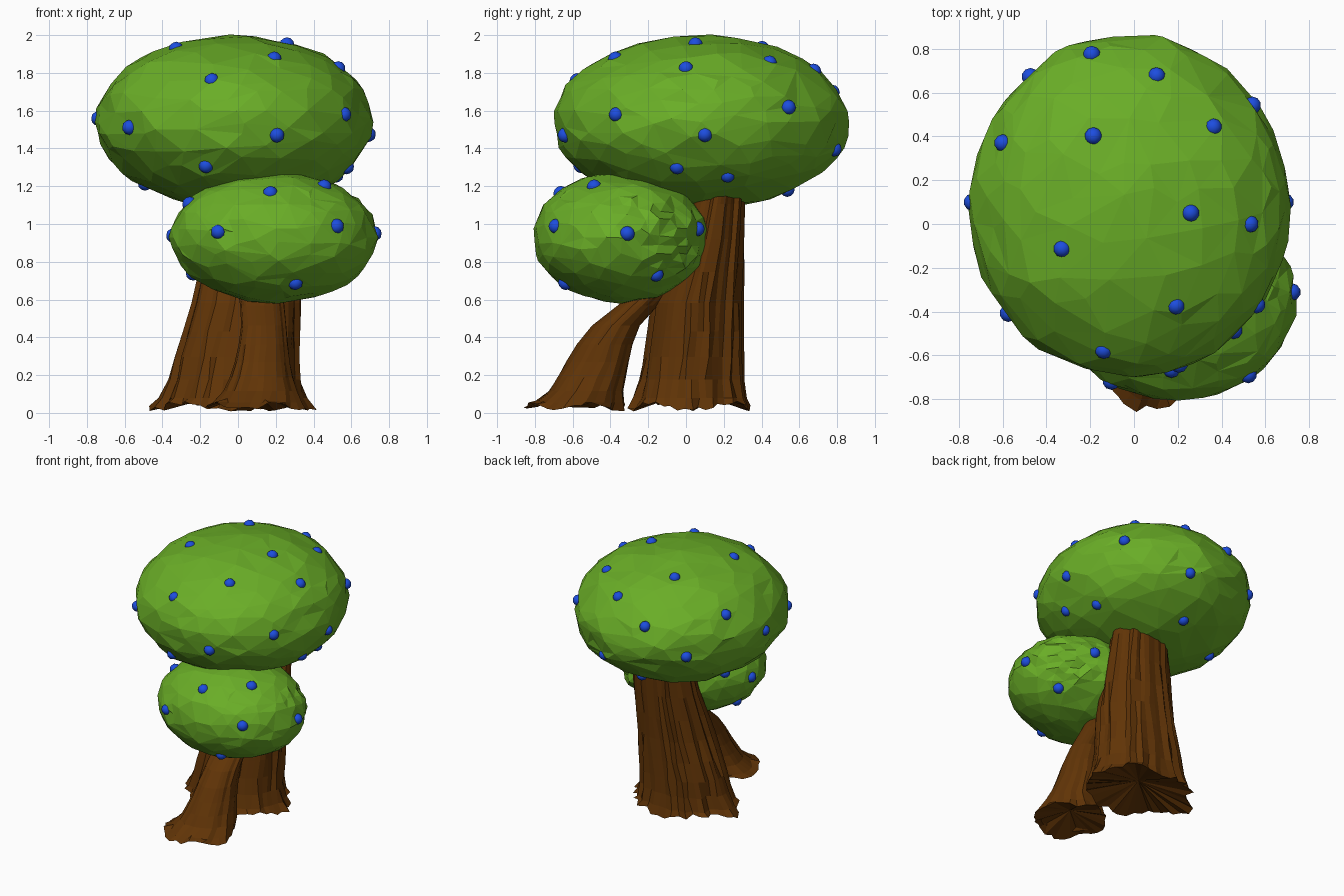
import bpy, bmesh, math, random
from mathutils import Vector, noise

random.seed(4)
if "Cube" in bpy.data.objects:
    bpy.data.objects.remove(bpy.data.objects["Cube"], do_unlink=True)


def make_material(name, rgb):
    mat = bpy.data.materials.new(name)
    mat.use_nodes = True
    colour = (*rgb, 1)
    mat.diffuse_color = colour
    mat.node_tree.nodes["Principled BSDF"].inputs["Base Color"].default_value = colour
    return mat


LEAF = make_material("leaf green", (0.143, 0.42, 0.02))
BARK = make_material("bark brown", (0.118, 0.034, 0.002))
BERRY = make_material("berry blue", (0.012, 0.075, 0.74))


def finish(bm, name, mat):
    bmesh.ops.recalc_face_normals(bm, faces=bm.faces)
    mesh = bpy.data.meshes.new(name)
    bm.to_mesh(mesh)
    bm.free()
    mesh.materials.append(mat)
    obj = bpy.data.objects.new(name, mesh)
    bpy.context.collection.objects.link(obj)
    return obj


def canopy(name, centre, radii, crumple):
    """Faceted, slightly lumpy ellipsoid, crumpled on its inner back side."""
    bm = bmesh.new()
    bmesh.ops.create_icosphere(bm, subdivisions=4, radius=1)
    crumple_dir = Vector((0.75, 0.65, 0.1)).normalized()
    for v in bm.verts:
        d = v.co.normalized()
        rough = 0.01 + crumple * max(0, d.dot(crumple_dir) - 0.6)
        lump = 0.995 + 0.03 * noise.noise(d * 3.5) + random.uniform(-rough, rough)
        v.co = Vector(c + r * k * lump for c, r, k in zip(centre, radii, d))
    obj = finish(bm, name, LEAF)
    # Thin the mesh into irregular facets
    dec = obj.modifiers.new("facets", "DECIMATE")
    dec.ratio = 0.4


def berries(name, centre, radii, spots):
    """Small smooth balls sunk into the canopy surface."""
    bm = bmesh.new()
    for spot in spots:
        d = Vector((s - c) / r for s, c, r in zip(spot, centre, radii)).normalized()
        normal = Vector(k / r for k, r in zip(d, radii)).normalized()
        pos = Vector(c + r * k for c, r, k in zip(centre, radii, d)) - normal * 0.016
        ball = bmesh.ops.create_icosphere(bm, subdivisions=2, radius=0.04)
        bmesh.ops.translate(bm, verts=ball["verts"], vec=pos)
    for f in bm.faces:
        f.smooth = True
    finish(bm, name, BERRY)


def bark_column(name, sections, columns, rows, rough, toes, toe_dir):
    """Loft through (z, x_min, x_max, y_min, y_max) sections with ridged bark."""
    ridge = [random.uniform(-rough, rough) for _ in range(columns)]
    ragged = [random.uniform(-0.08, 0.05) for _ in range(columns)]
    bm = bmesh.new()
    rings = []
    z_low, z_high = sections[0][0], sections[-1][0]
    for i in range(rows + 1):
        z = z_low + (z_high - z_low) * (i / rows) ** 1.4
        k = 0
        while k < len(sections) - 2 and z > sections[k + 1][0]:
            k += 1
        a, b = sections[k], sections[k + 1]
        t = (z - a[0]) / (b[0] - a[0])
        x0, x1, y0, y1 = (p + (q - p) * t for p, q in zip(a[1:], b[1:]))
        flare = max(0, 1 - i / 3)
        ring = []
        for c in range(columns):
            # Let each ridge change now and then on the way up
            if random.random() < 0.15:
                ridge[c] = random.uniform(-rough, rough)
            ang = math.tau * (c + random.uniform(-0.2, 0.2)) / columns
            # Splayed toes with arches between them
            arch = 0.5 - 0.5 * math.cos(toes * (ang - math.radians(toe_dir)))
            r = 1 + ridge[c] + (ragged[c] - 0.08 * arch) * flare
            lift = arch * 0.03 + random.uniform(-0.015, 0.015) if i == 0 else 0
            ring.append(bm.verts.new((
                (x0 + x1) / 2 + (x1 - x0) / 2 * r * math.cos(ang),
                (y0 + y1) / 2 + (y1 - y0) / 2 * r * math.sin(ang),
                z + lift)))
        rings.append(ring)
    for low, high in zip(rings, rings[1:]):
        for c in range(columns):
            n = (c + 1) % columns
            bm.faces.new((low[c], low[n], high[n], high[c]))
    # Hollow underside and closed top
    for ring, lift in ((rings[0], 0.08), (rings[-1], 0)):
        mid = sum((v.co for v in ring), Vector()) / columns
        hub = bm.verts.new(mid + Vector((0, 0, lift)))
        for c in range(columns):
            bm.faces.new((ring[c], ring[(c + 1) % columns], hub))
    finish(bm, name, BARK)


# Trunk and the leaning root leg
bark_column("trunk", [
    (0.02, -0.45, 0.42, -0.29, 0.35),
    (0.12, -0.37, 0.34, -0.25, 0.31),
    (0.30, -0.32, 0.32, -0.21, 0.30),
    (0.60, -0.23, 0.32, -0.17, 0.30),
    (0.90, -0.17, 0.32, -0.05, 0.31),
    (1.30, -0.12, 0.30, 0.07, 0.32)], 46, 9, 0.06, 4, 180)
bark_column("root_leg", [
    (0.02, -0.18, 0.35, -0.87, -0.33),
    (0.10, -0.09, 0.32, -0.74, -0.34),
    (0.22, -0.03, 0.28, -0.66, -0.32),
    (0.40, 0.01, 0.26, -0.55, -0.28),
    (0.52, 0.02, 0.25, -0.44, -0.22),
    (0.62, 0.00, 0.24, -0.28, -0.08),
    (0.80, -0.03, 0.22, -0.18, 0.05)], 30, 9, 0.07, 4, -105)

# Upper canopy with its berries
upper = ((-0.02, 0.08, 1.54), (0.735, 0.785, 0.46))
canopy("upper_canopy", *upper, 0)
berries("upper_berries", *upper, [
    (0.26, 0.05, 1.96), (-0.34, -0.12, 1.95), (0.19, -0.37, 1.88),
    (0.53, 0, 1.83), (0.35, 0.43, 1.85), (-0.19, 0.41, 1.95),
    (0.1, 0.66, 1.81), (-0.13, -0.53, 1.75), (0.55, -0.36, 1.58),
    (-0.59, -0.42, 1.51), (0.54, 0.54, 1.62), (-0.6, 0.37, 1.75),
    (0.7, 0.1, 1.47), (0.2, -0.62, 1.47), (-0.75, 0.1, 1.56),
    (-0.17, -0.56, 1.3), (0.59, -0.05, 1.29), (-0.53, 0.24, 1.18),
    (0.52, 0.22, 1.25), (0.15, 0.79, 1.39), (0, 0.54, 1.17),
    (-0.48, 0.68, 1.5), (-0.19, 0.76, 1.7)])

# Lower canopy with its berries
lower = ((0.19, -0.345, 0.93), (0.55, 0.465, 0.345))
canopy("lower_canopy", *lower, 0.08)
berries("lower_berries", *lower, [
    (0.17, -0.68, 1.18), (-0.11, -0.73, 0.96), (0.52, -0.69, 0.99),
    (0.48, -0.5, 1.23), (0.73, -0.31, 0.95), (0.3, -0.63, 0.69),
    (-0.2, -0.28, 0.75), (-0.25, -0.4, 1.11), (-0.36, -0.3, 0.94),
    (0.43, 0.1, 0.98), (0.55, -0.16, 0.73)])
